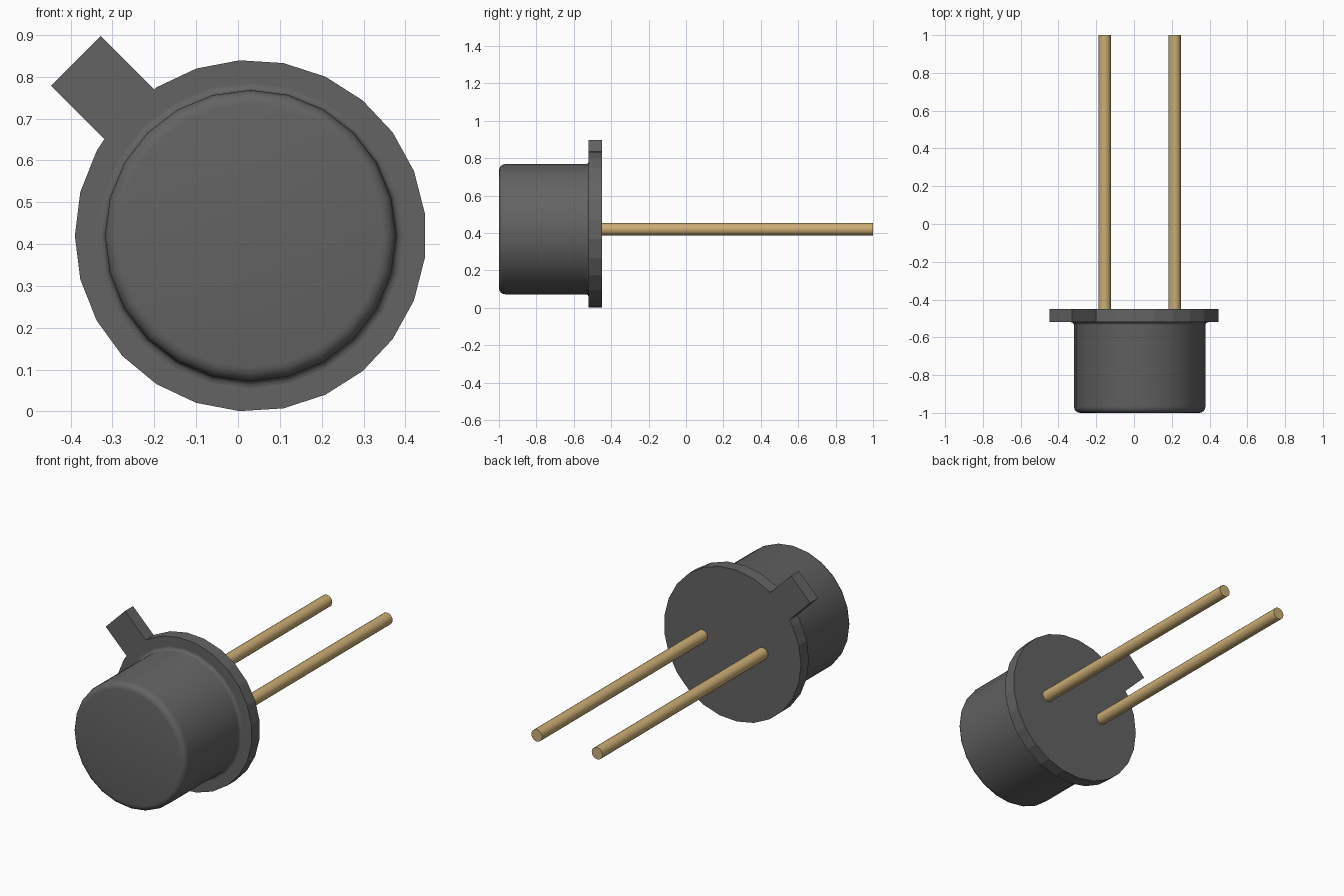
import bpy, bmesh, math
from mathutils import Vector

if "Cube" in bpy.data.objects:
    bpy.data.objects.remove(bpy.data.objects["Cube"], do_unlink=True)

CX, CZ = 0.03, 0.42          # axis of the can, running along y


def material(name, rgb):
    m = bpy.data.materials.new(name)
    m.use_nodes = True
    m.diffuse_color = (*rgb, 1)
    m.node_tree.nodes["Principled BSDF"].inputs["Base Color"].default_value = (*rgb, 1)
    return m


dark_metal = material("dark grey metal", (0.125, 0.125, 0.125))
gold = material("gold", (0.60, 0.42, 0.175))


def finish(name, bm, mat, smooth):
    bmesh.ops.recalc_face_normals(bm, faces=bm.faces)
    mesh = bpy.data.meshes.new(name)
    bm.to_mesh(mesh)
    bm.free()
    mesh.materials.append(mat)
    ob = bpy.data.objects.new(name, mesh)
    bpy.context.collection.objects.link(ob)
    if smooth:
        bpy.ops.object.select_all(action='DESELECT')
        ob.select_set(True)
        bpy.context.view_layer.objects.active = ob
        bpy.ops.object.shade_smooth_by_angle(angle=math.radians(40))
    return ob


def lathe(name, profile, sides, cx, mat):
    """Rings of (radius, y) around the y axis, capped at both ends."""
    bm = bmesh.new()
    rings = []
    for r, y in profile:
        rings.append([bm.verts.new((cx + r * math.cos(a), y, CZ + r * math.sin(a)))
                      for a in (math.tau * i / sides for i in range(sides))])
    for a, b in zip(rings, rings[1:]):
        for i in range(sides):
            j = (i + 1) % sides
            bm.faces.new((a[i], a[j], b[j], b[i]))
    bm.faces.new(rings[0])
    bm.faces.new(rings[-1])
    return finish(name, bm, mat, True)


# Can with rounded front rim and a small fillet where it meets the flange
R, ROUND, FILLET = 0.348, 0.033, 0.016
quarter = [math.pi / 2 * i / 4 for i in range(5)]
profile = [(R - ROUND + ROUND * math.sin(t), -1 + ROUND - ROUND * math.cos(t)) for t in quarter]
profile += [(R + FILLET - FILLET * math.cos(t), -0.52 - FILLET + FILLET * math.sin(t))
            for t in quarter]
profile.append((R + FILLET, -0.515))
lathe("can", profile, 24, CX, dark_metal)

# 25-sided flange with the index tab cut into its outline at the upper right
FR, HALF, TIP, ROOT = 0.42, 0.084, 0.591, 0.41
out = Vector((-1, 1)).normalized()
side = Vector((1, 1)).normalized()
outline = []
for k in range(25):
    if k == 9:
        outline += [out * ROOT + side * HALF, out * TIP + side * HALF,
                    out * TIP - side * HALF, out * ROOT - side * HALF]
    else:
        a = math.tau * (k + 0.5) / 25
        outline.append(Vector((math.cos(a), math.sin(a))) * FR)
bm = bmesh.new()
face = bm.faces.new([bm.verts.new((CX + p.x, -0.52, CZ + p.y)) for p in outline])
ext = bmesh.ops.extrude_face_region(bm, geom=[face], use_keep_orig=True)
bmesh.ops.translate(bm, vec=(0, 0.07, 0),
                    verts=[v for v in ext["geom"] if isinstance(v, bmesh.types.BMVert)])
finish("flange", bm, dark_metal, False)

# Pair of leads
for name, s in (("left_lead", 1), ("right_lead", -1)):
    lathe(name, [(0.033, -0.46), (0.033, 1.0)], 20, CX + s * 0.185, gold)
